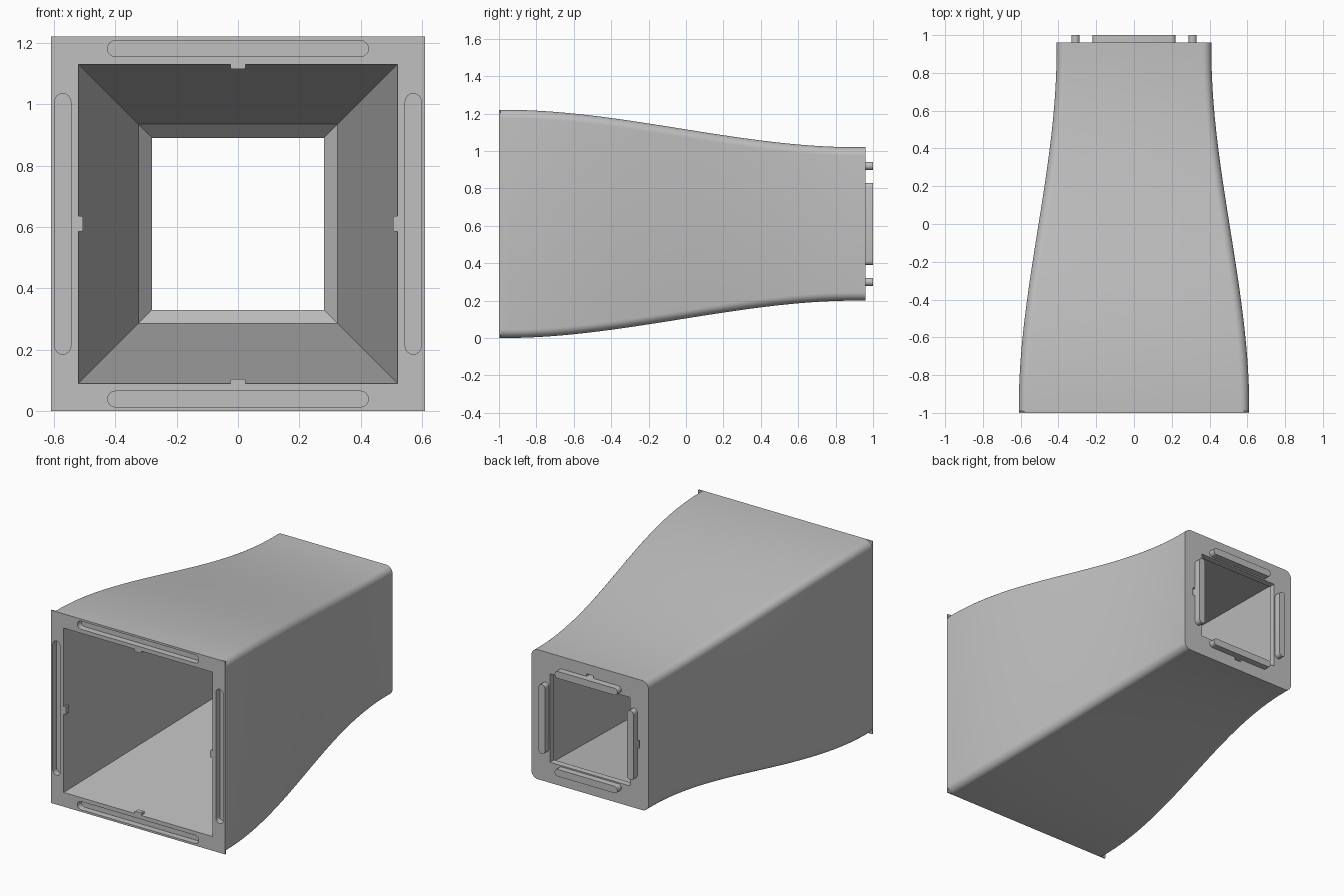
import bpy, bmesh, math
from mathutils import Matrix, Vector

if "Cube" in bpy.data.objects:
    bpy.data.objects.remove(bpy.data.objects["Cube"], do_unlink=True)

CENTRE = 0.61                      # height of the duct axis
FRONT, BACK = -1.0, 0.96

grey = bpy.data.materials.new("plain grey")
grey.use_nodes = True
grey.diffuse_color = (0.53, 0.53, 0.53, 1)
grey.node_tree.nodes["Principled BSDF"].inputs["Base Color"].default_value = grey.diffuse_color


def make(name, bm):
    bmesh.ops.recalc_face_normals(bm, faces=bm.faces)
    mesh = bpy.data.meshes.new(name)
    bm.to_mesh(mesh)
    bm.free()
    ob = bpy.data.objects.new(name, mesh)
    mesh.materials.append(grey)
    bpy.context.collection.objects.link(ob)
    return ob


def square(half, radius, steps):
    """Square outline with rounded corners, as (x, z) points."""
    pts = []
    for c in range(4):
        a0 = c * math.pi / 2
        mid = a0 + math.pi / 4
        k = (half - radius) * math.sqrt(2)
        for i in range(steps + 1):
            a = a0 + math.pi / 2 * i / max(steps, 1)
            if steps == 0:
                a = mid
                radius = 0
            pts.append((k * math.cos(mid) + radius * math.cos(a),
                        k * math.sin(mid) + radius * math.sin(a)))
    return pts


def loft(name, sections, steps):
    """Skin a closed solid through (y, half width, corner radius) sections."""
    bm = bmesh.new()
    rings = []
    for y, half, radius in sections:
        r = radius if steps else 0
        rings.append([bm.verts.new((x, y, z + CENTRE)) for x, z in square(half, r, steps)])
    for a, b in zip(rings, rings[1:]):
        n = len(a)
        for i in range(n):
            bm.faces.new((a[i], a[(i + 1) % n], b[(i + 1) % n], b[i]))
    bm.faces.new(rings[0])
    bm.faces.new(rings[-1])
    return make(name, bm)


def bar_outline(half_len, lo, hi, steps=8):
    """Outline of a bar with round ends, lying above the axis."""
    r, mid = (hi - lo) / 2, (hi + lo) / 2
    pts = []
    for side, start in ((1, -math.pi / 2), (-1, math.pi / 2)):
        for i in range(steps + 1):
            a = start + math.pi * i / steps
            pts.append((side * (half_len - r) + r * math.cos(a), mid + r * math.sin(a)))
    return pts


def four_sides(name, outline, y0, y1):
    """Extrude an outline along y and repeat it on the four walls."""
    bm = bmesh.new()
    for q in range(4):
        turn = Matrix.Translation((0, 0, CENTRE)) @ Matrix.Rotation(q * math.pi / 2, 4, 'Y')
        a, b = [[bm.verts.new(turn @ Vector((x, y, z))) for x, z in outline] for y in (y0, y1)]
        n = len(a)
        bm.faces.new(a)
        bm.faces.new(b)
        for i in range(n):
            bm.faces.new((a[i], a[(i + 1) % n], b[(i + 1) % n], b[i]))
    return make(name, bm)


def cut(ob, cutter):
    mod = ob.modifiers.new("cut", 'BOOLEAN')
    mod.operation = 'DIFFERENCE'
    mod.solver = 'EXACT'
    mod.object = cutter
    bpy.context.view_layer.objects.active = ob
    bpy.ops.object.modifier_apply(modifier=mod.name)
    bpy.data.objects.remove(cutter, do_unlink=True)


def smooth(ob):
    bpy.ops.object.select_all(action='DESELECT')
    ob.select_set(True)
    bpy.context.view_layer.objects.active = ob
    bpy.ops.object.shade_smooth_by_angle(angle=math.radians(30))


# Duct body: square-edged front lip, then a rounded S-curve taper
def half_at(y):
    t = min(max((y + 0.97) / 1.88, 0), 1)
    return 0.61 - 0.2 * t * t * (3 - 2 * t)


sections = [(FRONT, 0.61, 0.001), (FRONT + 0.008, 0.61, 0.001)]
start, count = FRONT + 0.009, 40
for i in range(count + 1):
    y = start + (BACK - start) * i / count
    sections.append((y, half_at(y), 0.045))
body = loft("duct_body", sections, 8)

# Tapered passage with a sloped step down to the rear opening
slope = (0.52 - 0.325) / 1.87
cut(body, loft("passage_cutter", [(-1.1, 0.52 + slope * 0.1, 0), (0.87, 0.325, 0),
                                  (0.92, 0.28, 0), (1.1, 0.28, 0)], 0))

# Front grooves and small rear key notches
cut(body, four_sides("groove_cutter", bar_outline(0.425, 0.545, 0.597), -1.1, -0.96))
notch = [(-0.025, 0.32), (0.025, 0.32), (0.025, 0.348), (-0.025, 0.348)]
cut(body, four_sides("notch_cutter", notch, 0.93, 1.1))
smooth(body)

# Rear tongues that fit a matching set of grooves
smooth(four_sides("rear_tongues", bar_outline(0.22, 0.288, 0.332), 0.925, 1.0))

# Small keys at the middle of each front inner edge
key = [(-0.025, 0.53), (-0.025, 0.51), (-0.02, 0.505), (0.02, 0.505), (0.025, 0.51), (0.025, 0.53)]
four_sides("front_keys", key, FRONT, -0.97)
